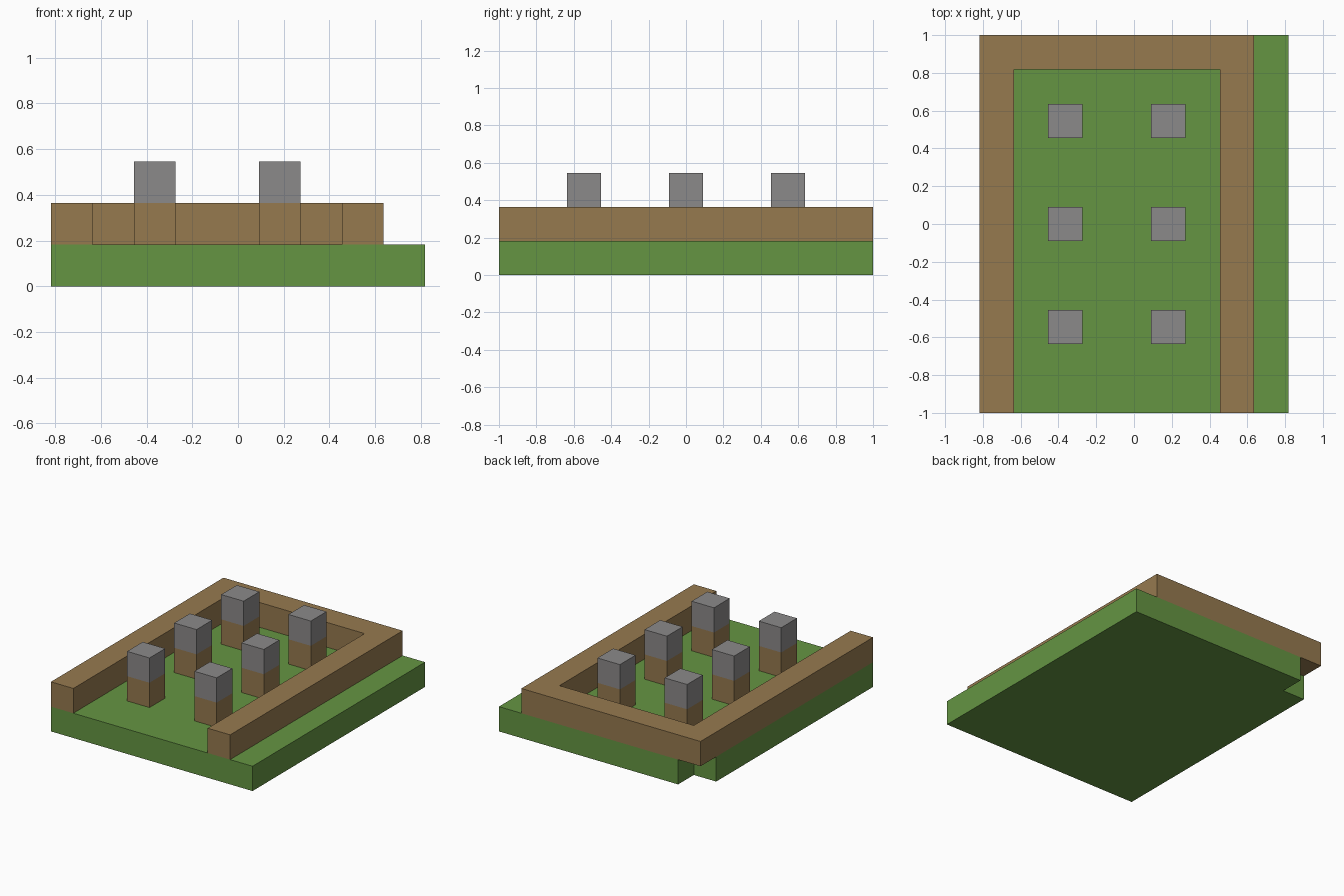
import bpy
import bmesh

default_cube = bpy.data.objects.get("Cube")
if default_cube:
    bpy.data.objects.remove(default_cube, do_unlink=True)

U = 2 / 11             # one block
CX, CY = 4.5, 5.5      # plan centre, in blocks


def make_material(name, colour):
    mat = bpy.data.materials.new(name)
    mat.use_nodes = True
    mat.diffuse_color = colour
    mat.node_tree.nodes["Principled BSDF"].inputs["Base Color"].default_value = colour
    return mat


grass = make_material("grass green", (0.13, 0.30, 0.055, 1))
earth = make_material("earth brown", (0.305, 0.193, 0.078, 1))
stone = make_material("stone grey", (0.26, 0.253, 0.253, 1))


def prism(name, outline, levels, mats):
    """Extrude a counter-clockwise plan outline through levels, one material per storey."""
    bm = bmesh.new()
    rings = [[bm.verts.new(((x - CX) * U, (y - CY) * U, z * U)) for x, y in outline]
             for z in levels]
    bm.faces.new(rings[0][::-1])
    bm.faces.new(rings[-1]).material_index = len(mats) - 1
    for storey, (low, high) in enumerate(zip(rings, rings[1:])):
        for i in range(len(outline)):
            j = (i + 1) % len(outline)
            face = bm.faces.new((low[i], low[j], high[j], high[i]))
            face.material_index = storey
    mesh = bpy.data.meshes.new(name)
    bm.to_mesh(mesh)
    bm.free()
    for mat in mats:
        mesh.materials.append(mat)
    obj = bpy.data.objects.new(name, mesh)
    bpy.context.collection.objects.link(obj)
    return obj


# Ground slab with one missing corner block at the back
prism("ground_slab", [(0, 0), (9, 0), (9, 11), (1, 11), (1, 10), (0, 10)], (0, 1), [grass])

# U-shaped wall, open at the front
prism("boundary_wall",
      [(0, 0), (1, 0), (1, 10), (7, 10), (7, 0), (8, 0), (8, 11), (0, 11)],
      (1, 2), [earth])

# Two rows of three posts: brown foot, grey cap
for column, x in (("right", 2), ("left", 5)):
    for row, y in (("front", 2), ("middle", 5), ("back", 8)):
        prism(f"post_{row}_{column}",
              [(x, y), (x + 1, y), (x + 1, y + 1), (x, y + 1)],
              (1, 2, 3), [earth, stone])
